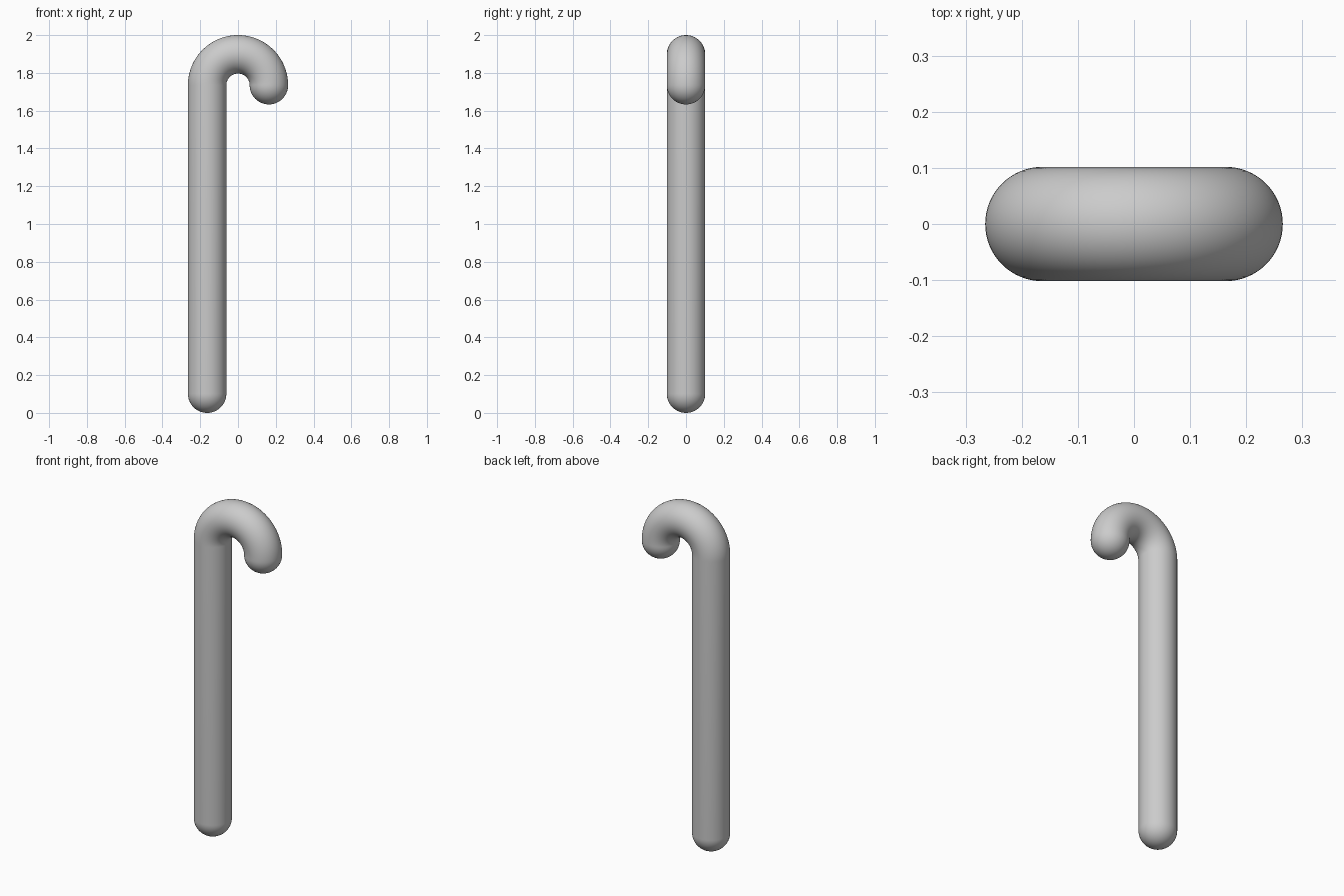
import bpy, bmesh
from math import sin, cos, pi
from mathutils import Vector

if "Cube" in bpy.data.objects:
    bpy.data.objects.remove(bpy.data.objects["Cube"])

TUBE = 0.1018          # tube radius
BEND = 0.1634          # hook centreline radius
TOP = 2.0 - TUBE - BEND
SIDES, CAP, ARC = 64, 16, 64

# Stations along the cane: centre, sideways direction, ring radius
stations = []
for i in range(1, CAP + 1):                       # rounded foot
    a = pi / 2 * i / CAP
    stations.append((Vector((-BEND, 0, TUBE - TUBE * cos(a))), Vector((-1, 0, 0)), TUBE * sin(a)))
for i in range(ARC + 1):                          # straight shaft into the hook
    a = pi * i / ARC
    out = Vector((-cos(a), 0, sin(a)))
    stations.append((Vector((0, 0, TOP)) + out * BEND, out, TUBE))
for i in range(1, CAP):                           # rounded hook tip
    a = pi / 2 * i / CAP
    stations.append((Vector((BEND, 0, TOP - TUBE * sin(a))), Vector((1, 0, 0)), TUBE * cos(a)))

bm = bmesh.new()
rings = []
for centre, out, radius in stations:
    rings.append([bm.verts.new(centre + radius * (out * cos(t) + Vector((0, 1, 0)) * sin(t)))
                  for t in (2 * pi * k / SIDES for k in range(SIDES))])

# Skin the tube, then close both ends with a pole
for lower, upper in zip(rings, rings[1:]):
    for k in range(SIDES):
        n = (k + 1) % SIDES
        bm.faces.new((lower[k], lower[n], upper[n], upper[k]))
for ring, point in ((rings[0], (-BEND, 0, 0)), (rings[-1], (BEND, 0, TOP - TUBE))):
    pole = bm.verts.new(point)
    for k in range(SIDES):
        bm.faces.new((ring[k], ring[(k + 1) % SIDES], pole))

bmesh.ops.recalc_face_normals(bm, faces=bm.faces)
for f in bm.faces:
    f.smooth = True
mesh = bpy.data.meshes.new("hooked_cane")
bm.to_mesh(mesh)
bm.free()
bpy.context.collection.objects.link(bpy.data.objects.new("hooked_cane", mesh))
